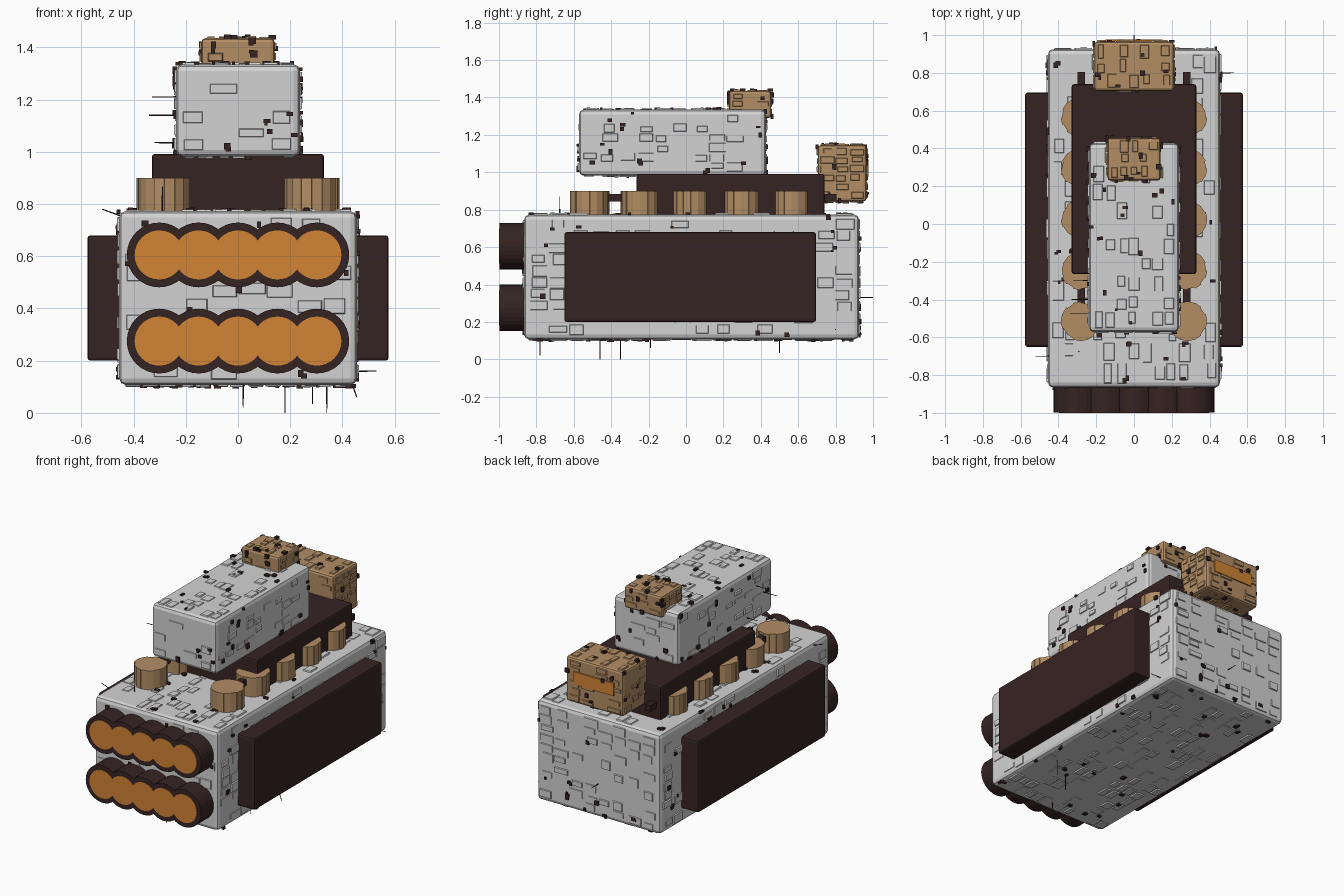
import bpy, bmesh, math, random
from mathutils import Vector, Matrix

random.seed(7)
if "Cube" in bpy.data.objects:
    bpy.data.objects.remove(bpy.data.objects["Cube"], do_unlink=True)


def material(name, rgb):
    m = bpy.data.materials.new(name)
    m.use_nodes = True
    m.diffuse_color = (*rgb, 1)
    bsdf = next(n for n in m.node_tree.nodes if n.type == 'BSDF_PRINCIPLED')
    bsdf.inputs["Base Color"].default_value = (*rgb, 1)
    return m


LIGHT = material("light grey plating", (0.65, 0.65, 0.65))
DARK = material("dark brown metal", (0.037, 0.017, 0.017))
TAN = material("tan plating", (0.45, 0.27, 0.13))
GLOW = material("orange glow", (0.64, 0.23, 0.035))


def finish(name, bm, mat, bevel=0):
    bmesh.ops.recalc_face_normals(bm, faces=bm.faces)
    mesh = bpy.data.meshes.new(name)
    bm.to_mesh(mesh)
    bm.free()
    mesh.materials.append(mat)
    ob = bpy.data.objects.new(name, mesh)
    bpy.context.collection.objects.link(ob)
    if bevel:
        mod = ob.modifiers.new("soft edges", 'BEVEL')
        mod.width = bevel
        mod.segments = 2
    return ob


def box(name, lo, hi, mat, bevel=0):
    lo, hi = Vector(lo), Vector(hi)
    bm = bmesh.new()
    place = Matrix.Translation((lo + hi) / 2) @ Matrix.Diagonal((*(hi - lo), 1))
    bmesh.ops.create_cube(bm, size=1, matrix=place)
    return finish(name, bm, mat, bevel)


def add_plate(bm, c, n, u, v, hu, hv, h, taper):
    """Raised block with sloped sides, sitting on a surface with normal n."""
    rings = []
    for off, t in ((-0.004, 0), (h, taper)):
        rings.append([bm.verts.new(c + n * off + u * a * (hu - t) + v * b * (hv - t))
                      for a, b in ((-1, -1), (1, -1), (1, 1), (-1, 1))])
    low, top = rings
    bm.faces.new(low[::-1])
    bm.faces.new(top)
    for i in range(4):
        j = (i + 1) % 4
        bm.faces.new((low[i], low[j], top[j], top[i]))


def sides(lo, hi):
    """Yield centre, normal, two tangents and half sizes for each box side."""
    lo, hi = Vector(lo), Vector(hi)
    half = (hi - lo) / 2
    for axis in range(3):
        # Tangents: the first runs along the long direction of the panels
        a, b = ((1, 2), (0, 2), (0, 1))[axis]
        for s in (-1, 1):
            n, u, v = Vector(), Vector(), Vector()
            n[axis], u[a], v[b] = s, 1, 1
            yield (lo + hi) / 2 + n * half[axis], n, u, v, half[a], half[b]


def plated_block(name, lo, hi, mat, bevel, cell, density, specks):
    """Beveled block covered with random panels and dark surface fittings."""
    box(name, lo, hi, mat, bevel)
    panels, bits = bmesh.new(), bmesh.new()
    for c, n, u, v, hu, hv in sides(lo, hi):
        cu, cv = (cell * 0.6, cell) if n.z else (cell, cell * 0.55)
        iu, iv = hu - bevel * 0.8, hv - bevel * 0.8
        nu, nv = max(2, round(2 * iu / cu)), max(2, round(2 * iv / cv))
        su, sv = iu / nu, iv / nv
        for i in range(nu):
            for j in range(nv):
                if random.random() > density:
                    continue
                pu, pv = su * random.uniform(0.6, 1), sv * random.uniform(0.6, 1)
                x = -iu + su * (2 * i + 1) + random.uniform(-1, 1) * (su - pu)
                y = -iv + sv * (2 * j + 1) + random.uniform(-1, 1) * (sv - pv)
                add_plate(panels, c + u * x + v * y, n, u, v, pu, pv,
                          random.choice((0.004, 0.006, 0.008)), 0.004)
        # Fittings come in small stepped pairs
        for _ in range(round(specks * hu * hv)):
            p = c + u * random.uniform(-hu, hu) * 0.97 + v * random.uniform(-hv, hv) * 0.97
            for _ in range(random.choice((1, 1, 2))):
                q = p + (u * random.uniform(-1, 1) + v * random.uniform(-1, 1)) * 0.012
                add_plate(bits, q, n, u, v, random.uniform(0.006, 0.015),
                          random.uniform(0.006, 0.015), random.uniform(0.008, 0.014), 0)
    finish(name + "_panels", panels, mat)
    finish(name + "_fittings", bits, DARK)


# Plated hulls and cabins
plated_block("main_hull", (-0.455, -0.865, 0.107), (0.455, 0.925, 0.773),
             LIGHT, 0.025, 0.11, 0.4, 65)
plated_block("upper_hull", (-0.238, -0.572, 0.982), (0.238, 0.428, 1.335),
             LIGHT, 0.025, 0.1, 0.4, 130)
plated_block("rear_cabin", (-0.21, 0.705, 0.845), (0.21, 0.965, 1.145),
             TAN, 0.015, 0.09, 0.5, 170)
plated_block("top_cabin", (-0.14, 0.23, 1.29), (0.14, 0.455, 1.435),
             TAN, 0.015, 0.08, 0.5, 400)
box("rear_window", (-0.15, 0.968, 0.975), (0.15, 0.977, 1.06), GLOW)

# Smooth dark blocks
box("neck_block", (-0.33, -0.265, 0.76), (0.33, 0.74, 0.992), DARK, 0.012)
for side, s in (("left", 1), ("right", -1)):
    xs = sorted((s * 0.43, s * 0.577))
    box(side + "_side_pod", (xs[0], -0.65, 0.2), (xs[1], 0.695, 0.68), DARK, 0.012)
    xs = sorted((s * 0.26, s * 0.3))
    box(side + "_drum_rail", (xs[0], -0.5, 0.845), (xs[1], 0.805, 0.885), DARK)


def cylinder(name, centre, radius, depth, mat, segments, along_y=False):
    bm = bmesh.new()
    turn = Matrix.Rotation(math.pi / 2 if along_y else 0, 4, 'X')
    bmesh.ops.create_cone(bm, cap_ends=True, segments=segments, radius1=radius,
                          radius2=radius, depth=depth,
                          matrix=Matrix.Translation(centre) @ turn)
    return bm if mat is None else finish(name, bm, mat)


# Two rows of engines with glowing ends
for row, z in (("upper", 0.605), ("lower", 0.275)):
    for i in range(5):
        x = (i - 2) * 0.151
        cylinder(f"{row}_engine_{i + 1}", (x, -0.922, z), 0.124, 0.15, DARK, 32, True)
        cylinder(f"{row}_engine_glow_{i + 1}", (x, -0.997, z), 0.094, 0.006, GLOW, 32, True)

# Storage drums along both sides of the deck, with some raised side plates
for side, s in (("left", 1), ("right", -1)):
    for i in range(5):
        bm = cylinder("", (s * 0.283, -0.515 + i * 0.27, 0.83), 0.099, 0.14, None, 16)
        walls = [f for f in bm.faces if abs(f.normal.z) < 0.5 and random.random() < 0.5]
        for f in walls:
            shift = f.normal * 0.006
            new = bmesh.ops.extrude_discrete_faces(bm, faces=[f])["faces"][0]
            bmesh.ops.translate(bm, verts=new.verts, vec=shift)
        finish(f"{side}_drum_{i + 1}", bm, TAN)

# Thin antennas, each from root to tip
ANTENNAS = [
    ((0.02, -0.78, 0.12), (0.02, -0.78, 0.02)),
    ((0.18, -0.46, 0.12), (0.18, -0.46, 0)),
    ((0.34, -0.35, 0.12), (0.34, -0.35, 0)),
    ((0.285, 0.5, 0.12), (0.285, 0.5, 0.035)),
    ((0, 0.92, 0.33), (0, 1, 0.33)),
    ((-0.29, -0.675, 0.77), (-0.29, -0.675, 0.87)),
    ((-0.23, -0.475, 1.14), (-0.34, -0.475, 1.14)),
    ((-0.23, -0.4, 1.21), (-0.33, -0.4, 1.21)),
    ((-0.23, -0.3, 1.035), (-0.32, -0.3, 1.035)),
    ((-0.45, -0.7, 0.755), (-0.52, -0.7, 0.78)),
    ((0.45, 0.8, 0.16), (0.53, 0.8, 0.16)),
    ((0.43, -0.19, 0.13), (0.455, -0.19, 0.06)),
]
bm = bmesh.new()
for root, tip in ANTENNAS:
    a, b = Vector(root), Vector(tip)
    d = b - a
    spin = d.to_track_quat('Z', 'Y').to_matrix().to_4x4()
    bmesh.ops.create_cone(bm, cap_ends=True, segments=6, radius1=0.003, radius2=0.002,
                          depth=d.length, matrix=Matrix.Translation((a + b) / 2) @ spin)
finish("antennas", bm, DARK)
